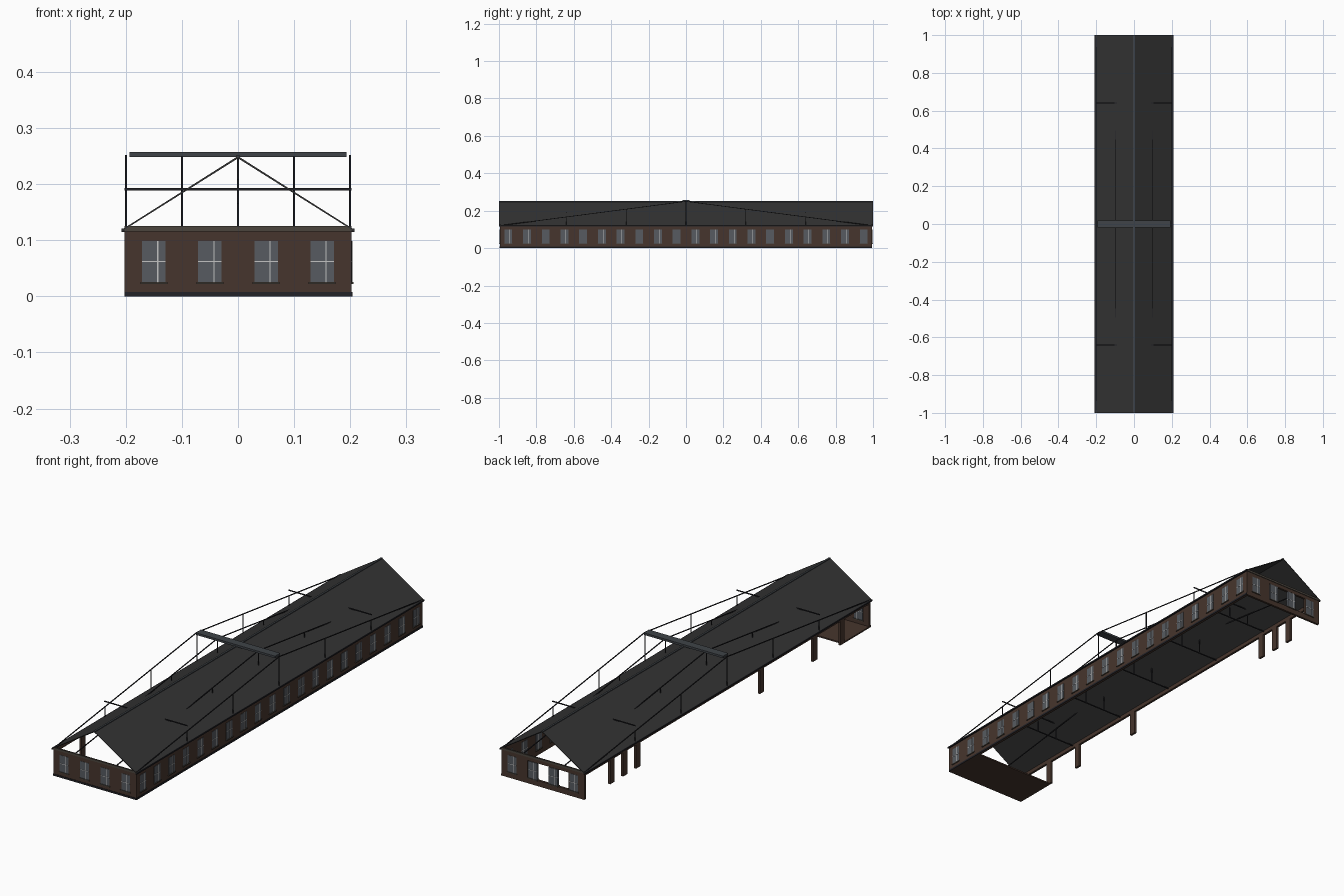
import bpy, bmesh
from mathutils import Vector, Matrix

old = bpy.data.objects.get("Cube")
if old:
    bpy.data.objects.remove(old)


def material(name, rgb):
    m = bpy.data.materials.new(name)
    m.use_nodes = True
    col = (*rgb, 1)
    m.diffuse_color = col
    m.node_tree.nodes["Principled BSDF"].inputs["Base Color"].default_value = col
    return m


BRICK = material("brown brick", (.062, .036, .026))
ROOF = material("charcoal roofing", (.034, .034, .034))
GLASS = material("grey glass", (.095, .105, .12))
FRAME = material("pale window bars", (.55, .55, .55))
STEEL = material("dark steel", (.016, .016, .02))
GIRDER = material("blue grey girder", (.05, .057, .065))
TRIM = material("wall cap", (.07, .06, .048))


def finish(bm, name, mat):
    mesh = bpy.data.meshes.new(name)
    bm.to_mesh(mesh)
    bm.free()
    mesh.materials.append(mat)
    ob = bpy.data.objects.new(name, mesh)
    bpy.context.scene.collection.objects.link(ob)
    return ob


def boxes(name, spans, mat):
    """Each span is a low corner and a high corner."""
    bm = bmesh.new()
    for lo, hi in spans:
        lo, hi = Vector(lo), Vector(hi)
        bmesh.ops.create_cube(bm, size=1, matrix=Matrix.Translation((lo + hi) / 2)
                              @ Matrix.Diagonal((*(hi - lo), 1)))
    return finish(bm, name, mat)


def rods(name, pairs, width, mat):
    """Square bars between pairs of points."""
    bm = bmesh.new()
    for a, b in pairs:
        a, b = Vector(a), Vector(b)
        d = b - a
        rot = d.to_track_quat('Z', 'Y').to_matrix().to_4x4()
        bmesh.ops.create_cube(bm, size=1, matrix=Matrix.Translation((a + b) / 2)
                              @ rot @ Matrix.Diagonal((width, width, d.length, 1)))
    return finish(bm, name, mat)


W, L, EAVE, RIDGE, T = .202, .995, .122, .25, .01

# Walls: front and right are solid, the back has a wide opening
boxes("front_wall", [((-W, -L, 0), (W, -L + T, EAVE))], BRICK)
boxes("right_wall", [((W - T, -L, 0), (W, L, EAVE))], BRICK)
boxes("back_wall", [((-W, L - T, 0), (W, L, .025)),
                    ((-W, L - T, .1), (W, L, EAVE)),
                    ((-W, L - T, .025), (-.125, L, .1)),
                    ((.075, L - T, .025), (W, L, .1))], BRICK)

# Open left side: columns carrying an eave beam, and a floor at the front end
columns = [.8, .71, .62, -.24, -.61, -.8]
boxes("left_columns", [((-W, y - .015, 0), (-W + T, y + .015, EAVE)) for y in columns], BRICK)
boxes("left_eave_beam", [((-W, -L, .105), (-W + T, L, EAVE))], BRICK)
boxes("front_floor", [((-W, -L, 0), (W, -.8, .006))], BRICK)

# Plinth and wall caps
boxes("plinth", [((-W, -L - .002, 0), (W, -L, .008)),
                 ((W, -L, 0), (W + .002, L, .008))], STEEL)
boxes("wall_caps", [((-W, s * L - .003, .116), (W, s * L + .003, .125)) for s in (-1, 1)], TRIM)


# Windows: pane, crossing bars and sill, turned to suit each wall
def windows(name, spots, place):
    def part(label, u0, u1, z0, z1, proud, mat):
        spans = []
        for u in spots:
            a = place(u + u0, -T - proud, z0)
            b = place(u + u1, proud, z1)
            spans.append((tuple(map(min, a, b)), tuple(map(max, a, b))))
        boxes(name + label, spans, mat)
    part("_panes", -.021, .021, .025, .099, .001, GLASS)
    part("_uprights", .006, .008, .025, .099, .002, FRAME)
    part("_crossbars", -.021, .021, .061, .063, .002, FRAME)
    part("_sills", -.024, .024, .022, .026, .004, TRIM)


ends = [-.15, -.05, .05, .15]
windows("front_window", ends, lambda u, d, z: (u, -L - d, z))
windows("back_window", ends, lambda u, d, z: (-u, L + d, z))
windows("right_window", [-.95 + .1 * i for i in range(20)], lambda u, d, z: (W + d, u, z))

# Gabled roof from a simple profile, with a ridge cap and gutters
bm = bmesh.new()
profile = [(-.207, .119), (0, RIDGE), (.207, .119), (.207, .116), (0, RIDGE - .004), (-.207, .116)]
rings = [[bm.verts.new((x, y, z)) for x, z in profile] for y in (-1, 1)]
n = len(profile)
for i in range(n):
    j = (i + 1) % n
    bm.faces.new((rings[0][i], rings[0][j], rings[1][j], rings[1][i]))
for ring in rings:
    bm.faces.new((ring[0], ring[1], ring[4], ring[5]))
    bm.faces.new((ring[1], ring[2], ring[3], ring[4]))
bmesh.ops.recalc_face_normals(bm, faces=bm.faces)
finish(bm, "roof", ROOF)
boxes("ridge_cap", [((-.004, -1, RIDGE - .003), (.004, 1, RIDGE + .001))], GIRDER)
rods("gutters", [((s * .205, -1, .118), (s * .205, 1, .118)) for s in (-1, 1)], .006, STEEL)

# Main girder across the middle
boxes("main_girder", [((-.193, -.018, .248), (.193, .018, .257))], GIRDER)

# Sloping tie bars running from the girder to both ends
lines = [-.2, -.1, 0, .1, .2]
rods("tie_bars", [((x, 0, RIDGE), (x, s * .99, .121))
                  for x in lines if x for s in (-1, 1)], .0035, STEEL)

# Posts below the tie bars
rods("truss_posts", [((x, y, .12), (x, y, RIDGE - .13 * abs(y)))
                     for x in lines for y in (-.64, -.32, 0, .32, .64)], .0035, STEEL)

# Cross members at mid height and at eave height
rods("cross_members", [((-W, y, .191), (W, y, .191)) for y in (-.64, .64)], .004, STEEL)
rods("eave_ties", [((-W, y, .118), (W, y, .118)) for y in (-.64, -.32, 0, .32, .64)], .004, STEEL)
